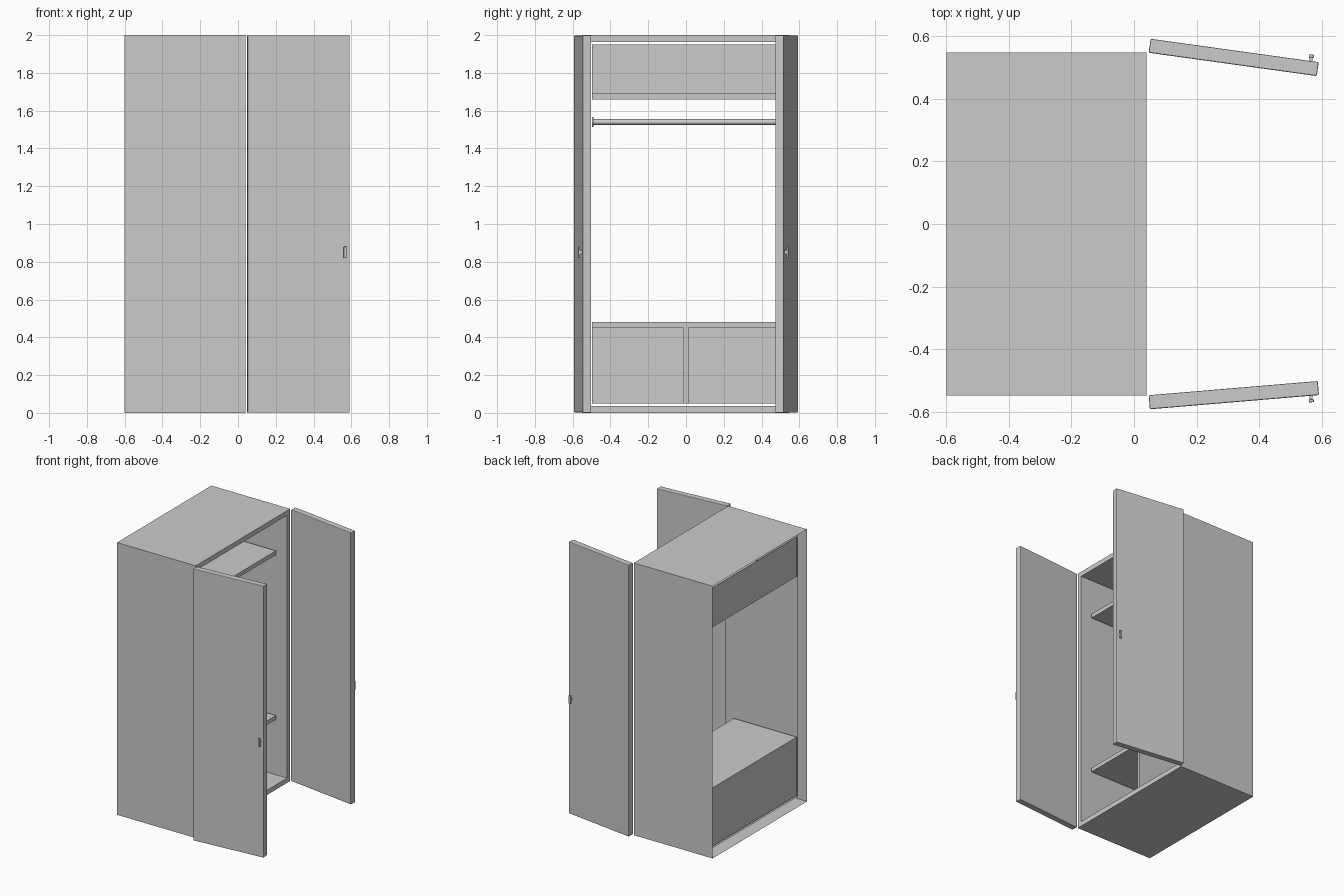
import bpy, bmesh, math
from mathutils import Matrix, Vector

cube = bpy.data.objects.get("Cube")
if cube:
    bpy.data.objects.remove(cube, do_unlink=True)

GREY = (0.6, 0.6, 0.6, 1)
mat = bpy.data.materials.new("light_grey")
mat.use_nodes = True
mat.diffuse_color = GREY
mat.node_tree.nodes["Principled BSDF"].inputs["Base Color"].default_value = GREY


def finish(bm, name, matrix=None):
    mesh = bpy.data.meshes.new(name)
    bm.to_mesh(mesh)
    bm.free()
    mesh.materials.append(mat)
    obj = bpy.data.objects.new(name, mesh)
    bpy.context.collection.objects.link(obj)
    if matrix is not None:
        obj.matrix_world = matrix
    return obj


def box_mesh(low, high):
    low, high = Vector(low), Vector(high)
    bm = bmesh.new()
    size = Matrix.Diagonal((*(high - low), 1))
    bmesh.ops.create_cube(bm, size=1, matrix=Matrix.Translation((low + high) / 2) @ size)
    return bm


def box(name, low, high, matrix=None, bevel=0):
    obj = finish(box_mesh(low, high), name, matrix)
    if bevel:
        mod = obj.modifiers.new("soft_edges", "BEVEL")
        mod.width = bevel
        mod.segments = 2
    return obj


def facing(bm, direction):
    return max(bm.faces, key=lambda f: f.normal.dot(direction))


BACK, FRONT, SIDE, WALL = -0.6, 0.04, 0.548, 0.05
INNER_BACK = BACK + WALL
INNER_SIDE = SIDE - WALL
SHELF_FRONT = -0.04
LOW_TOP, LOW_BOTTOM = 0.48, 0.45
HIGH_TOP, HIGH_BOTTOM = 1.69, 1.66

# Carcass: open-backed shell with a hollowed interior
bm = box_mesh((BACK, -SIDE, 0), (FRONT, SIDE, 2))
bm.normal_update()
bmesh.ops.delete(bm, geom=[facing(bm, Vector((-1, 0, 0)))], context="FACES_ONLY")
opening = facing(bm, Vector((1, 0, 0)))
bmesh.ops.inset_individual(bm, faces=[opening], thickness=WALL)
cap = bmesh.ops.extrude_discrete_faces(bm, faces=[opening])["faces"][0]
rim = [(v.co.copy(), v) for v in cap.verts]
bmesh.ops.translate(bm, verts=cap.verts, vec=(INNER_BACK - FRONT, 0, 0))

# Walls linking the rim to the interior back, whose middle stays open
corners = [v for _, v in rim]
bmesh.ops.delete(bm, geom=[cap], context="FACES_ONLY")
have = any(len(e.link_faces) for v in corners if v.is_valid for e in v.link_edges)
if not have:
    front = [co for co, _ in rim]
    for i in range(4):
        j = (i + 1) % 4
        a, b = front[i], front[j]
        shift = Vector((INNER_BACK - FRONT, 0, 0))
        bm.faces.new([bm.verts.new(p) for p in (a, b, b + shift, a + shift)])
bmesh.ops.remove_doubles(bm, verts=bm.verts, dist=0.0001)
finish(bm, "carcass")

# Back panels behind the two closed compartments
for name, low, high in (("lower_back", WALL, LOW_TOP), ("upper_back", HIGH_BOTTOM, 2 - WALL)):
    box(name, (INNER_BACK - 0.002, -INNER_SIDE, low), (INNER_BACK, INNER_SIDE, high))

# Shelves and lower divider
for name, low, high in (("lower_shelf", LOW_BOTTOM, LOW_TOP), ("upper_shelf", HIGH_BOTTOM, HIGH_TOP)):
    box(name, (INNER_BACK, -INNER_SIDE, low), (SHELF_FRONT, INNER_SIDE, high))
box("divider", (INNER_BACK, -0.012, WALL), (SHELF_FRONT, 0.012, LOW_BOTTOM))


# Hanging rail with end flanges
def rod(name, radius, length, y):
    bm = bmesh.new()
    turn = Matrix.Translation((-0.27, y, 1.54)) @ Matrix.Rotation(math.pi / 2, 4, "X")
    bmesh.ops.create_cone(bm, cap_ends=True, segments=24, radius1=radius,
                          radius2=radius, depth=length, matrix=turn)
    for face in bm.faces:
        face.smooth = len(face.verts) == 4
    finish(bm, name)


rod("hanging_rail", 0.015, 2 * INNER_SIDE, 0)
for side, label in ((1, "left"), (-1, "right")):
    rod(label + "_rail_flange", 0.026, 0.008, side * (INNER_SIDE - 0.004))

# Open doors with small pulls, each built along its hinge and swung out
for side, label, swing in ((1, "left", -7.9), (-1, "right", 4.8)):
    place = Matrix.Translation((0.047, side * SIDE, 0)) @ Matrix.Rotation(math.radians(swing), 4, "Z")

    def part(name, x, y, z, bevel=0):
        ys = sorted(side * v for v in y)
        box(label + name, (x[0], ys[0], z[0]), (x[1], ys[1], z[1]), place, bevel)

    part("_door", (0, 0.543), (0, 0.045), (0.002, 1.998), 0.004)
    part("_pull_stem", (0.512, 0.522), (0.044, 0.06), (0.84, 0.86))
    part("_pull_plate", (0.509, 0.525), (0.056, 0.066), (0.82, 0.88), 0.002)
